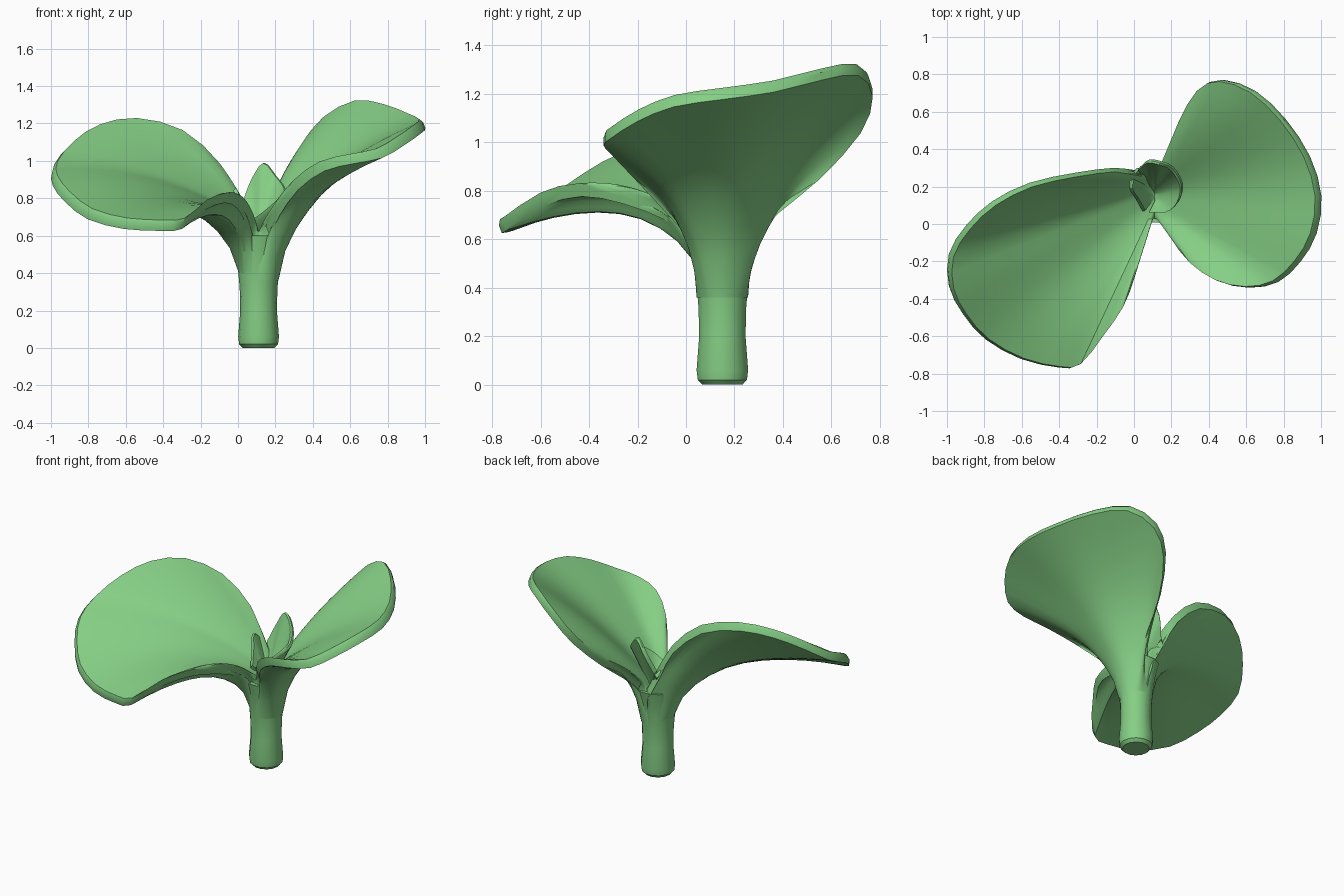
import bpy, bmesh, math
from mathutils import Vector as V

cube = bpy.data.objects.get("Cube")
if cube:
    bpy.data.objects.remove(cube)

green = bpy.data.materials.new("leaf_green")
green.use_nodes = True
COLOUR = (0.235, 0.62, 0.235, 1)
green.diffuse_color = COLOUR
green.node_tree.nodes["Principled BSDF"].inputs["Base Color"].default_value = COLOUR
AXIS = V((0.11, 0.15, 0))


def finish(name, bm):
    bmesh.ops.remove_doubles(bm, verts=bm.verts, dist=0.0005)
    bmesh.ops.recalc_face_normals(bm, faces=bm.faces)
    mesh = bpy.data.meshes.new(name)
    bm.to_mesh(mesh)
    bm.free()
    mesh.materials.append(green)
    ob = bpy.data.objects.new(name, mesh)
    bpy.context.collection.objects.link(ob)
    bpy.ops.object.select_all(action='DESELECT')
    ob.select_set(True)
    bpy.context.view_layer.objects.active = ob
    bpy.ops.object.shade_smooth_by_angle(angle=math.radians(35))


def smooth_path(points, steps):
    """Catmull-Rom curve through the points."""
    p = [V(q) for q in points]
    p = [2 * p[0] - p[1]] + p + [2 * p[-1] - p[-2]]
    out = []
    for i in range(1, len(p) - 2):
        a, b, c, d = p[i - 1:i + 3]
        for k in range(steps):
            t = k / steps
            out.append(0.5 * (2 * b + (c - a) * t + (2 * a - 5 * b + 4 * c - d) * t * t
                              + (3 * b - a - 3 * c + d) * t ** 3))
    return out + [p[-2]]


def fan_leaf(name, rim, start, end, angles, radius, drop, thick, lifts, steps=2, rows=11):
    """Thick leaf fanned out from a base line to a rim; its underside flares into the stem."""
    rim = smooth_path(rim, steps)
    n = len(rim) - 1
    start, end, thick = V(start), V(end), V(thick)
    middle = start.lerp(end, 0.5)
    bm = bmesh.new()
    top, under = [], []
    for i, tip in enumerate(rim):
        s = i / n
        base = start.lerp(end, s)
        a = math.radians(angles[0] + (angles[1] - angles[0]) * s)
        lift = lifts[0] + (lifts[1] - lifts[0]) * s
        ring = V((middle.x + radius * math.cos(a), middle.y + radius * math.sin(a), base.z - drop))
        d = tip - base
        ctrl = base + d * 0.4 + V((0, 0, lift * d.length))
        upper, lower = [], []
        for k in range(rows):
            t = k / (rows - 1)
            q = base * (1 - t) ** 2 + ctrl * 2 * t * (1 - t) + tip * t * t
            upper.append(bm.verts.new(q))
            lower.append(bm.verts.new(q + thick * min(1, t * 4) + (ring - base) * (1 - t) ** 5))
        # soft outer lip
        upper[-1].co += (upper[-2].co - upper[-1].co) * 0.12
        edge = tip + thick * 0.4
        upper.append(bm.verts.new(edge))
        lower.append(bm.verts.new(edge))
        top.append(upper)
        under.append(lower)
    for grid in (top, under):
        for a, b in zip(grid, grid[1:]):
            for k in range(rows):
                bm.faces.new((a[k], a[k + 1], b[k + 1], b[k]))
    # side walls
    for i in (0, n):
        for k in range(rows):
            bm.faces.new((top[i][k], top[i][k + 1], under[i][k + 1], under[i][k]))
    finish(name, bm)


# Stem, flaring where the leaves leave it
bm = bmesh.new()
rings = []
for z, r in ((0, 0.085), (0.02, 0.104), (0.06, 0.109), (0.2, 0.098), (0.32, 0.101),
             (0.42, 0.11), (0.52, 0.126), (0.6, 0.146)):
    rings.append([bm.verts.new(AXIS + V((r * math.cos(j * math.tau / 14),
                                         r * math.sin(j * math.tau / 14), z))) for j in range(14)])
for a, b in zip(rings, rings[1:]):
    for j in range(14):
        k = (j + 1) % 14
        bm.faces.new((a[j], a[k], b[k], b[j]))
bm.faces.new(rings[0])
bm.faces.new(rings[-1])
finish("stem", bm)

# Large leaves, rims listed from one side of the base round to the other
fan_leaf("left_leaf",
         [(0.15, 0.02, 0.65), (0.2, -0.08, 0.76), (0.3, -0.21, 0.9), (0.44, -0.305, 1.0),
          (0.6, -0.34, 1.04), (0.75, -0.31, 1.07), (0.87, -0.2, 1.14), (0.955, -0.05, 1.2),
          (0.98, 0.15, 1.23), (0.92, 0.36, 1.26), (0.79, 0.56, 1.31), (0.63, 0.71, 1.33),
          (0.46, 0.77, 1.24), (0.34, 0.72, 1.09), (0.24, 0.55, 0.9), (0.19, 0.38, 0.76),
          (0.15, 0.28, 0.65)],
         (0.11, 0.03, 0.62), (0.11, 0.27, 0.62), (-90, 90), 0.106, 0.26,
         (0.022, 0, -0.054), (0.12, 0.12))
fan_leaf("right_leaf",
         [(0.08, 0.27, 0.65), (0, 0.27, 0.8), (-0.1, 0.28, 0.99), (-0.3, 0.255, 1.17),
          (-0.55, 0.2, 1.235), (-0.75, 0.1, 1.2), (-0.89, -0.03, 1.11), (-0.98, -0.18, 1.0),
          (-0.98, -0.35, 0.92), (-0.91, -0.49, 0.83), (-0.79, -0.625, 0.74), (-0.6, -0.73, 0.69),
          (-0.4, -0.775, 0.68), (-0.29, -0.76, 0.69), (-0.17, -0.61, 0.79), (-0.06, -0.45, 0.83),
          (0.005, -0.28, 0.8), (0.045, -0.1, 0.73), (0.08, 0.02, 0.64)],
         (0.11, 0.27, 0.62), (0.11, 0.03, 0.62), (90, 270), 0.106, 0.22,
         (-0.01, 0.02, -0.054), (0.1, 0.3))

# Young leaves curled in the centre
fan_leaf("bud_back_leaf",
         [(0.08, 0.06, 0.69), (0.17, 0.06, 0.76), (0.23, 0.11, 0.82), (0.25, 0.2, 0.86),
          (0.2, 0.29, 0.93), (0.135, 0.32, 1.0), (0.07, 0.33, 0.91), (0.02, 0.29, 0.78)],
         (0.12, 0.14, 0.62), (0.1, 0.18, 0.62), (-90, 135), 0.07, 0.04,
         (0.012, 0.015, -0.025), (-0.12, -0.12), 3, 6)
fan_leaf("bud_side_leaf",
         [(0.03, 0.3, 0.75), (0, 0.26, 0.8), (-0.01, 0.19, 0.86), (0.02, 0.14, 0.78),
          (0.06, 0.07, 0.7)],
         (0.1, 0.18, 0.62), (0.11, 0.14, 0.62), (120, 260), 0.07, 0.04,
         (-0.015, 0, -0.02), (-0.12, -0.12), 3, 6)
